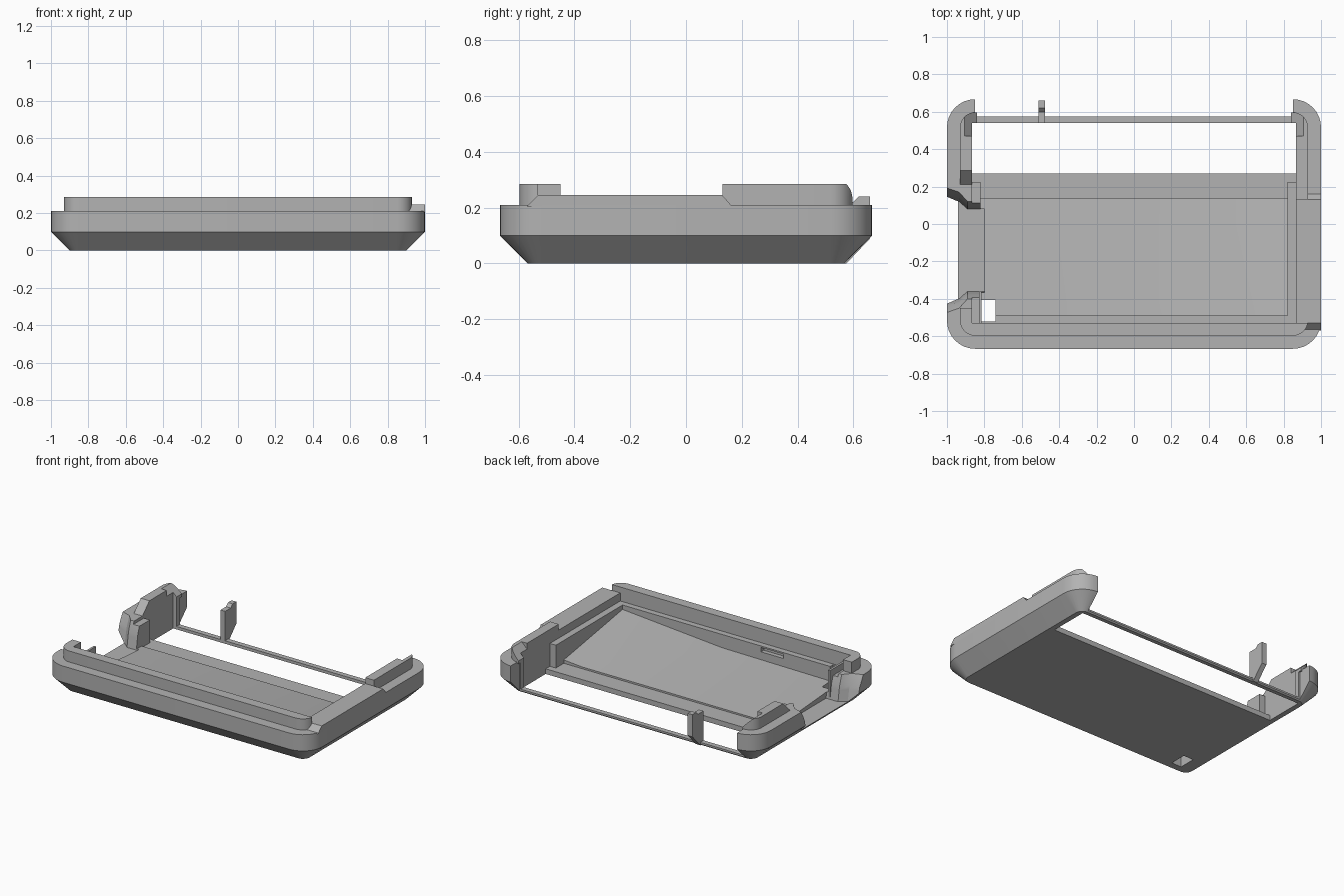
import bpy, bmesh
from math import cos, sin, pi

old = bpy.data.objects.get("Cube")
if old:
    bpy.data.objects.remove(old)

grey = bpy.data.materials.new("plain grey")
grey.use_nodes = True
grey.diffuse_color = (0.45, 0.45, 0.45, 1)
grey.node_tree.nodes["Principled BSDF"].inputs["Base Color"].default_value = (0.45, 0.45, 0.45, 1)


def loft(name, loops):
    """Closed solid through matching loops of points."""
    bm = bmesh.new()
    rings = [[bm.verts.new(p) for p in loop] for loop in loops]
    n = len(rings[0])
    for a, b in zip(rings, rings[1:]):
        for i in range(n):
            j = (i + 1) % n
            bm.faces.new((a[i], a[j], b[j], b[i]))
    bm.faces.new(rings[0][::-1])
    bm.faces.new(rings[-1])
    bmesh.ops.recalc_face_normals(bm, faces=bm.faces)
    mesh = bpy.data.meshes.new(name)
    bm.to_mesh(mesh)
    bm.free()
    mesh.materials.append(grey)
    obj = bpy.data.objects.new(name, mesh)
    bpy.context.collection.objects.link(obj)
    return obj


def box(name, x0, x1, y0, y1, z0, z1):
    return loft(name, [[(x0, y0, z), (x1, y0, z), (x1, y1, z), (x0, y1, z)] for z in (z0, z1)])


def prism_x(name, x0, x1, profile):
    return loft(name, [[(x, y, z) for y, z in profile] for x in (x0, x1)])


def rounded_loop(radius, z, steps=8):
    """Rounded rectangle sharing its corner centres with the outer shell."""
    pts = []
    for k, (sx, sy) in enumerate([(1, 1), (-1, 1), (-1, -1), (1, -1)]):
        for i in range(steps + 1):
            a = (k + i / steps) * pi / 2
            pts.append((sx * 0.85 + radius * cos(a), sy * 0.517 + radius * sin(a), z))
    return pts


def cut(obj, *cutters):
    for c in cutters:
        c.hide_render = True
        mod = obj.modifiers.new("cut", 'BOOLEAN')
        mod.operation, mod.solver, mod.object = 'DIFFERENCE', 'EXACT', c
        bpy.context.view_layer.objects.active = obj
        bpy.ops.object.modifier_apply(modifier=mod.name)
        bpy.data.objects.remove(c)


# Tray shell with chamfered underside
shell = loft("tray_shell", [rounded_loop(0.05, 0), rounded_loop(0.15, 0.1), rounded_loop(0.15, 0.21)])

# Warped floor: higher along the front, highest at the front left
floor_heights = [(-0.82, 0.09), (0.07, 0.1), (0.82, 0.16)]
floor_space = loft("floor_space", [
    [(x, -0.49, h), (x, 0.28, 0.035), (x, 0.28, 0.5), (x, -0.49, 0.5)] for x, h in floor_heights])

# Side notch with rounded ends, flared toward the outside


def notch_loop(x, y0, y1, r):
    pts = [(x, y1 + r, 0.5), (x, y0 - r, 0.5), (x, y0 - r, 0.21)]
    for i in range(7):
        a = i / 6 * pi / 2
        pts.append((x, y0 - r * 0.4 * (1 - sin(a)), 0.04 + 0.1 * (1 - sin(a))))
    for i in range(7):
        a = i / 6 * pi / 2
        pts.append((x, y1 + r * 0.4 * (1 - cos(a)), 0.04 + 0.1 * (1 - cos(a))))
    return pts + [(x, y1 + r, 0.21)]


notch = loft("notch", [notch_loop(-1.05, -0.42, 0.14, 0.07), notch_loop(-0.935, -0.4, 0.12, 0.05),
                       notch_loop(-0.89, -0.36, 0.08, 0.04), notch_loop(-0.8, -0.36, 0.08, 0.04)])
cut(shell,
    floor_space,
    box("ledge_space", -0.865, 0.865, -0.53, 0.2, 0.19, 0.5),
    box("arm_space", -0.865, 0.865, 0.14, 0.29, 0.035, 0.5),
    box("rear_window", -0.865, 0.865, 0.27, 0.54, -0.1, 0.5),
    box("rear_gap", -0.84, 0.84, 0.5, 0.8, 0.02, 0.5),
    box("rear_trim", -0.85, 0.85, 0.575, 0.8, -0.1, 0.5),
    notch,
    box("floor_hole", -0.815, -0.74, -0.52, -0.405, -0.1, 0.5),
    box("front_slot", -0.39, -0.22, -0.52, -0.4, 0.15, 0.18))

# Raised lip following the rim, open at the back and both sides
lip = loft("rim_lip", [rounded_loop(0.08, 0.2), rounded_loop(0.08, 0.285)])
cut(lip,
    box("lip_inside", -0.865, 0.865, -0.53, 0.54, 0, 0.5),
    box("lip_rear_gap", -0.84, 0.84, 0.5, 0.8, 0, 0.5),
    box("lip_left_gap", 0.8, 1.1, -0.53, 0.13, 0, 0.5),
    prism_x("lip_right_gap", -1.1, -0.8, [(-0.45, 0.1), (-0.45, 0.5), (0.5, 0.5), (0.2, 0.2), (0.2, 0.1)]))

# Sloped inner corners at the rear of the lip
for s in (1, -1):
    cut(lip, loft("corner_slope", [
        [(s * 0.91, y, 0.29), (s * 0.83, y, 0.21), (s * 0.83, y, 0.29)] for y in (0.47, 0.61)]))

# Raised side wall with sloped ends
prism_x("raised_side_wall", 0.865, 1.0, [(-0.57, 0.205), (-0.53, 0.245), (0.13, 0.245), (0.165, 0.205)])

# Small blocks where the arms meet the floor
for side, s in (("left", 1), ("right", -1)):
    box(side + "_guide_block", *sorted((s * 0.82, s * 0.87)), 0.13, 0.225, 0.02, 0.19)
box("front_clip", -0.83, -0.815, -0.53, -0.36, 0.05, 0.235)

# Upright tab on the rear bar
prism_x("rear_tab", -0.51, -0.475,
        [(0.54, 0), (0.575, 0), (0.66, 0.09), (0.66, 0.24), (0.62, 0.24), (0.6, 0.22), (0.54, 0.22)])

# Smooth rounded corners, sharp edges elsewhere
for obj in (shell, lip):
    bpy.ops.object.select_all(action='DESELECT')
    obj.select_set(True)
    bpy.context.view_layer.objects.active = obj
    bpy.ops.object.shade_smooth_by_angle(angle=0.5)
